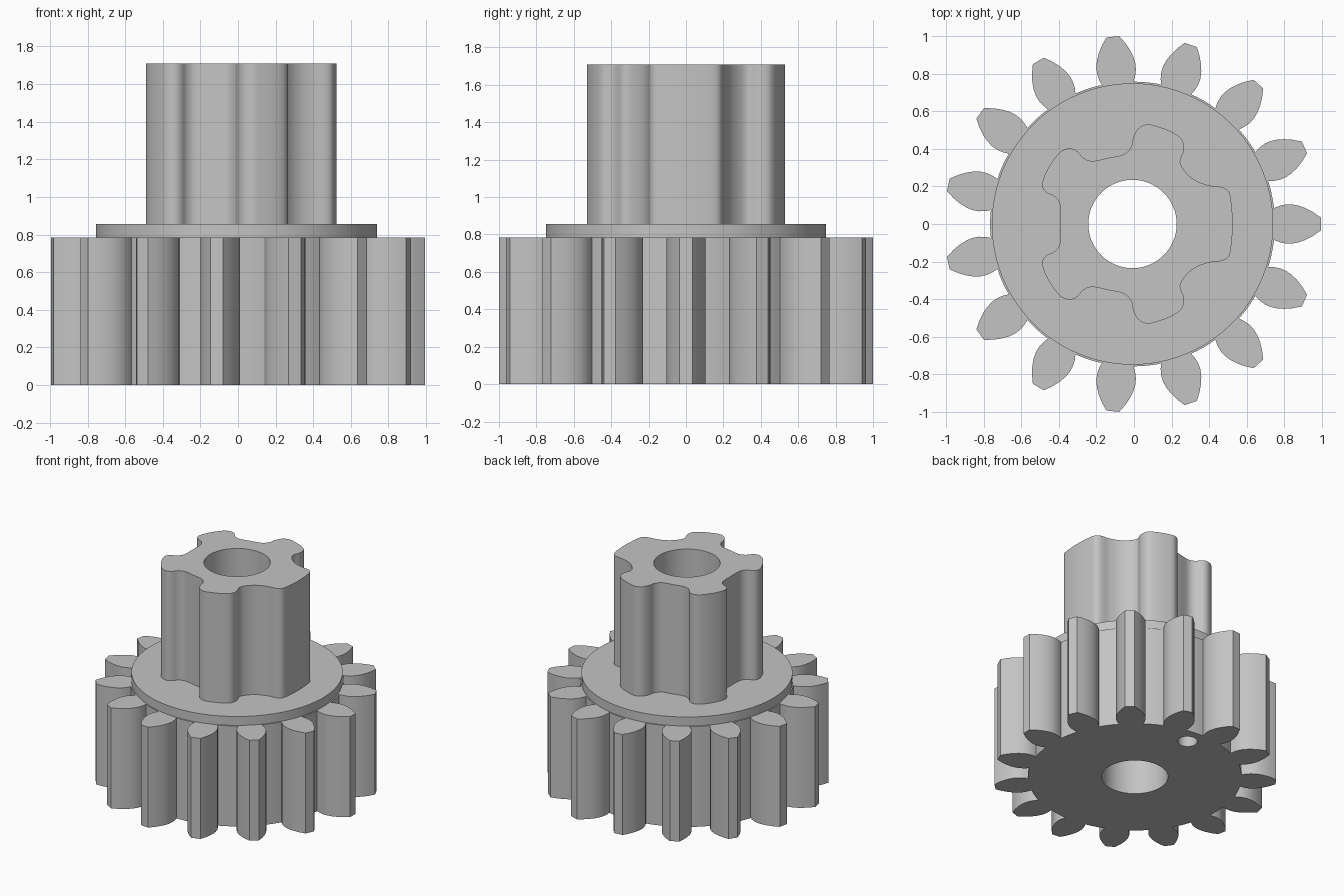
import bpy
import bmesh
import math
from mathutils import Vector

cube = bpy.data.objects.get("Cube")
if cube:
    bpy.data.objects.remove(cube, do_unlink=True)

CX = -0.008          # shaft axis
BORE = 0.235
TEETH = 15

grey = bpy.data.materials.new("plain_grey")
grey.use_nodes = True
grey.diffuse_color = (0.55, 0.55, 0.55, 1)
grey.node_tree.nodes["Principled BSDF"].inputs["Base Color"].default_value = (0.55, 0.55, 0.55, 1)


def circle(radius, count, x=CX, y=0.0):
    return [Vector((x + radius * math.cos(math.tau * i / count),
                    y + radius * math.sin(math.tau * i / count))) for i in range(count)]


def smooth_loop(pts, steps=4):
    """Closed Catmull-Rom curve through the points."""
    out = []
    n = len(pts)
    for i in range(n):
        a, b, c, d = (pts[(i + k) % n] for k in (-1, 0, 1, 2))
        for s in range(steps):
            t = s / steps
            out.append(0.5 * (2 * b + (c - a) * t + (2 * a - 5 * b + 4 * c - d) * t ** 2
                              + (3 * b - a - 3 * c + d) * t ** 3))
    return out


def prism(name, loops, z0, z1):
    """Extrude an outline with holes; the first loop is the outside."""
    bm = bmesh.new()
    edges = []
    for loop in loops:
        vs = [bm.verts.new((p.x, p.y, z0)) for p in loop]
        edges += [bm.edges.new((vs[i - 1], vs[i])) for i in range(len(vs))]
    bmesh.ops.triangle_fill(bm, edges=edges, use_beauty=True, normal=(0, 0, 1))
    top = bmesh.ops.extrude_face_region(bm, geom=bm.faces[:], use_keep_orig=True)
    moved = [g for g in top["geom"] if isinstance(g, bmesh.types.BMVert)]
    bmesh.ops.translate(bm, verts=moved, vec=(0, 0, z1 - z0))
    bmesh.ops.recalc_face_normals(bm, faces=bm.faces[:])
    mesh = bpy.data.meshes.new(name)
    bm.to_mesh(mesh)
    bm.free()
    mesh.materials.append(grey)
    obj = bpy.data.objects.new(name, mesh)
    bpy.context.collection.objects.link(obj)
    bpy.ops.object.select_all(action="DESELECT")
    obj.select_set(True)
    bpy.context.view_layer.objects.active = obj
    bpy.ops.object.shade_smooth_by_angle(angle=math.radians(32))
    return obj


# Large gear: tooth flank as (radius along tooth, half width)
flank = [(0.752, 0.084), (0.78, 0.096), (0.815, 0.104), (0.85, 0.104), (0.885, 0.097),
         (0.92, 0.084), (0.96, 0.063), (1.001, 0.034)]
tooth = [Vector((r, -w)) for r, w in flank] + [Vector((r, w)) for r, w in reversed(flank)]
pitch = math.tau / TEETH
gear_outline = []
for i in range(TEETH):
    a = i * pitch
    ca, sa = math.cos(a), math.sin(a)
    gear_outline += [Vector((CX + p.x * ca - p.y * sa, p.x * sa + p.y * ca)) for p in tooth]
    for f in (0.36, 0.43, 0.5, 0.57, 0.64):
        b = a + f * pitch
        gear_outline.append(Vector((CX + 0.757 * math.cos(b), 0.757 * math.sin(b))))
# The small pin hole is closed from above by the flange
prism("large_gear", [gear_outline, circle(BORE, 64), circle(0.07, 32, 0.03, 0.625)], 0, 0.785)

# Flange
prism("flange", [circle(0.748, 128), circle(BORE, 64)], 0.785, 0.855)

# Lobed upper shaft: half outline, mirrored across y
half = [(0.525, 0), (0.518, 0.11), (0.505, 0.17), (0.47, 0.195), (0.40, 0.205), (0.33, 0.23),
        (0.275, 0.275), (0.245, 0.33), (0.265, 0.39), (0.255, 0.45), (0.20, 0.49), (0.13, 0.517),
        (0.07, 0.53), (0.02, 0.505), (-0.005, 0.455), (-0.015, 0.41), (-0.055, 0.37),
        (-0.135, 0.352), (-0.22, 0.335), (-0.27, 0.352), (-0.305, 0.39), (-0.345, 0.402),
        (-0.395, 0.38), (-0.455, 0.30), (-0.488, 0.215), (-0.47, 0.17), (-0.42, 0.145),
        (-0.393, 0.10), (-0.39, 0)]
points = [Vector(p) for p in half]
points += [Vector((p.x, -p.y)) for p in reversed(points[1:-1])]
prism("lobed_shaft", [smooth_loop(points), circle(BORE, 64)], 0.855, 1.71)
